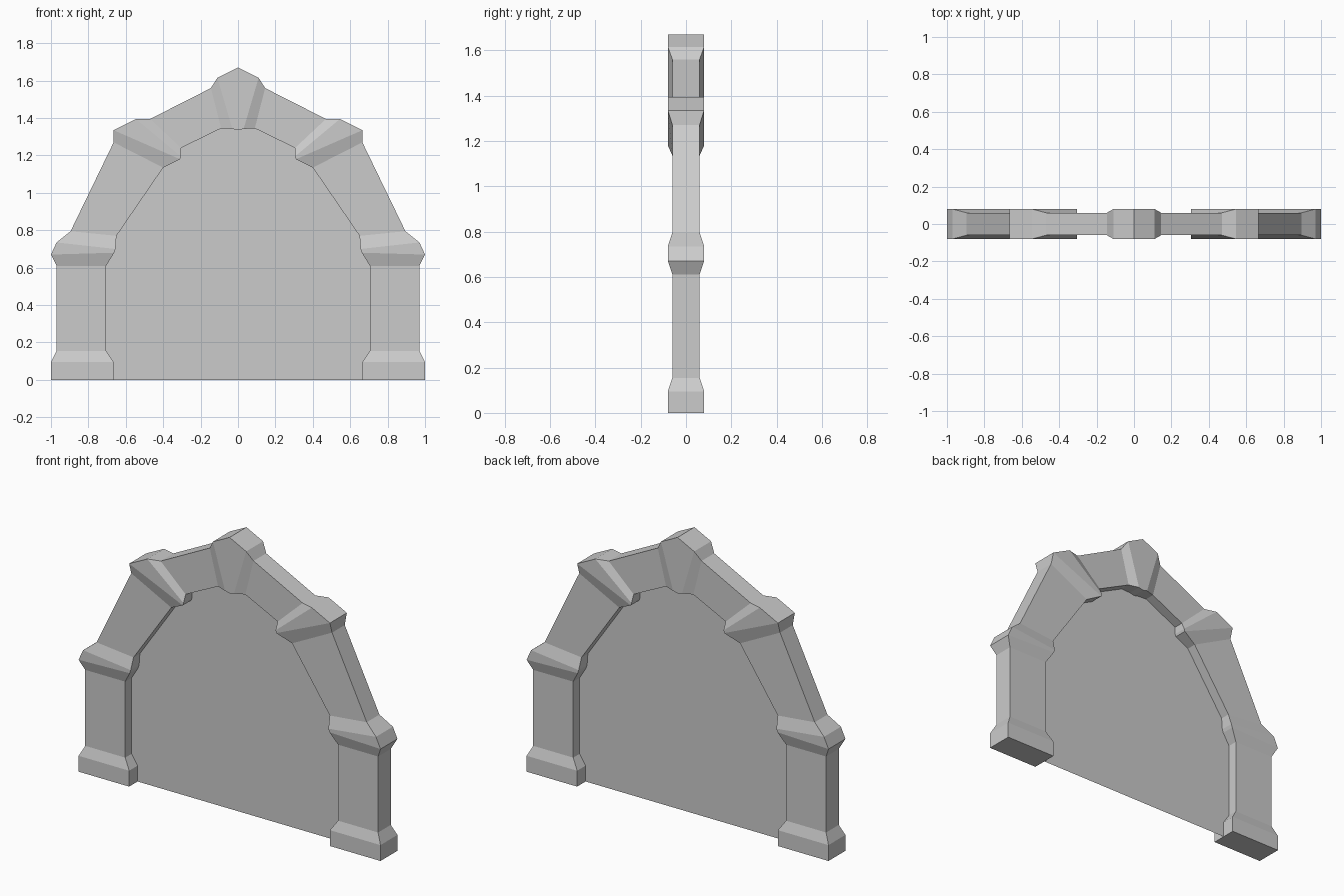
import bpy, bmesh

if "Cube" in bpy.data.objects:
    bpy.data.objects.remove(bpy.data.objects["Cube"])

# Stations up the right half: outer x, outer z, inner x, inner z, half depth
STATIONS = [
    # foot
    (1.00, 0.00, 0.665, 0.00, 0.08), (1.00, 0.095, 0.665, 0.095, 0.08),
    (0.97, 0.155, 0.705, 0.155, 0.06),
    # capital
    (0.97, 0.61, 0.705, 0.61, 0.06), (1.00, 0.67, 0.662, 0.68, 0.08),
    (0.97, 0.735, 0.655, 0.70, 0.08), (0.895, 0.795, 0.65, 0.77, 0.06),
    # shoulder
    (0.665, 1.27, 0.40, 1.135, 0.06), (0.665, 1.335, 0.31, 1.18, 0.08),
    (0.545, 1.395, 0.305, 1.195, 0.08), (0.47, 1.395, 0.305, 1.24, 0.06),
    # keystone
    (0.145, 1.56, 0.09, 1.345, 0.06), (0.11, 1.615, 0.03, 1.342, 0.08),
    (0.00, 1.67, 0.00, 1.335, 0.08),
]


def make_object(name, bm):
    bmesh.ops.recalc_face_normals(bm, faces=bm.faces)
    mesh = bpy.data.meshes.new(name)
    bm.to_mesh(mesh)
    bm.free()
    obj = bpy.data.objects.new(name, mesh)
    bpy.context.collection.objects.link(obj)
    return obj


# Stone arch: rectangular sections bridged together, then mirrored
bm = bmesh.new()
rings = [[bm.verts.new(p) for p in ((ox, -h, oz), (ox, h, oz), (ix, h, iz), (ix, -h, iz))]
         for ox, oz, ix, iz, h in STATIONS]
bm.faces.new(rings[0])
for a, b in zip(rings, rings[1:]):
    for i in range(4):
        j = (i + 1) % 4
        bm.faces.new((a[i], a[j], b[j], b[i]))
arch = make_object("stone_arch", bm)
mirror = arch.modifiers.new("mirror", 'MIRROR')
mirror.use_clip = True

# Thin panel filling the opening along the middle plane
bm = bmesh.new()
right = [(s[2], s[3]) for s in STATIONS]
outline = right + [(-x, z) for x, z in reversed(right[:-1])]
bm.faces.new([bm.verts.new((x, 0, z)) for x, z in outline])
make_object("opening_panel", bm)
